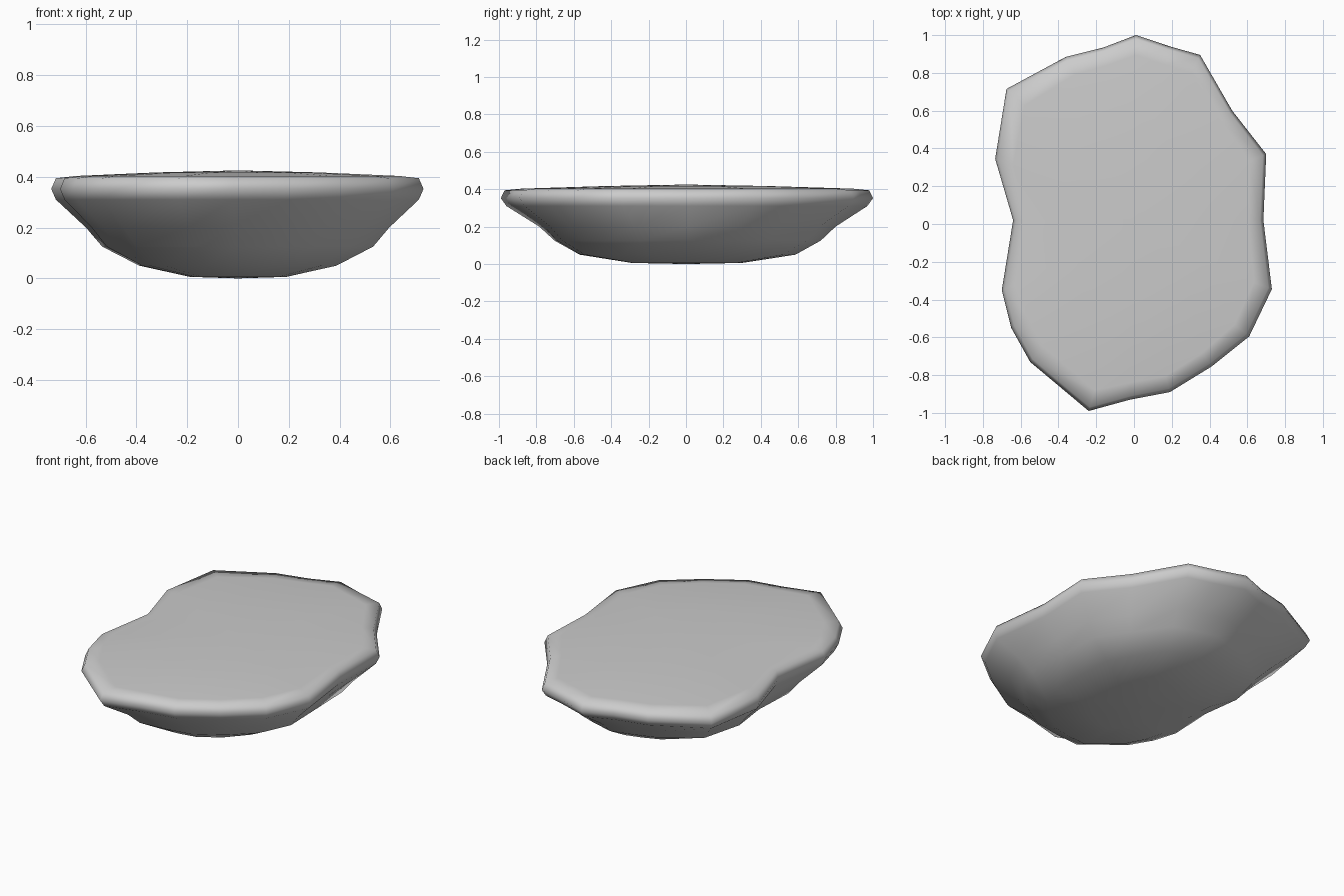
import bpy, bmesh, math

if "Cube" in bpy.data.objects:
    bpy.data.objects.remove(bpy.data.objects["Cube"])

# Irregular rim outline, seen from above (counter-clockwise)
OUTLINE = [(0.01, 1.0), (-0.16, 0.935), (-0.36, 0.885), (-0.675, 0.715), (-0.735, 0.345),
           (-0.64, 0.02), (-0.70, -0.35), (-0.65, -0.55), (-0.55, -0.73), (-0.24, -0.99),
           (-0.02, -0.93), (0.19, -0.89), (0.41, -0.755), (0.61, -0.595), (0.73, -0.345),
           (0.685, 0.02), (0.70, 0.37), (0.52, 0.60), (0.35, 0.895), (0.19, 0.94)]

# Rings from base to top: x scale, y scale, height, blend towards a plain oval
RINGS = [(0.27, 0.31, 0.006, 0.6), (0.55, 0.60, 0.05, 0.5), (0.75, 0.735, 0.125, 0.4),
         (0.83, 0.81, 0.20, 0.25), (0.975, 0.97, 0.31, 0.0), (1.0, 1.0, 0.352, 0.0),
         (0.975, 0.98, 0.394, 0.0), (0.88, 0.90, 0.403, 0.15), (0.45, 0.45, 0.417, 0.4)]


def ring_point(x, y, sx, sy, blend):
    a = math.atan2(y / 0.95, x / 0.72)
    ox, oy = 0.72 * math.cos(a), 0.95 * math.sin(a)
    return sx * (x + (ox - x) * blend), sy * (y + (oy - y) * blend)


# Flat-topped stone slab lofted through the rings
bm = bmesh.new()
loops = []
for sx, sy, z, blend in RINGS:
    loops.append([bm.verts.new((*ring_point(x, y, sx, sy, blend), z)) for x, y in OUTLINE])
n = len(OUTLINE)
for low, high in zip(loops, loops[1:]):
    for i in range(n):
        j = (i + 1) % n
        bm.faces.new((low[i], low[j], high[j], high[i]))

# Close the base and the gently domed top
base, top = bm.verts.new((0, 0, 0)), bm.verts.new((0, 0, 0.425))
for i in range(n):
    j = (i + 1) % n
    bm.faces.new((base, loops[0][j], loops[0][i]))
    bm.faces.new((top, loops[-1][i], loops[-1][j]))
bmesh.ops.recalc_face_normals(bm, faces=bm.faces)
for f in bm.faces:
    f.smooth = True

mesh = bpy.data.meshes.new("stone_slab")
bm.to_mesh(mesh)
bm.free()
bpy.context.collection.objects.link(bpy.data.objects.new("stone_slab", mesh))
